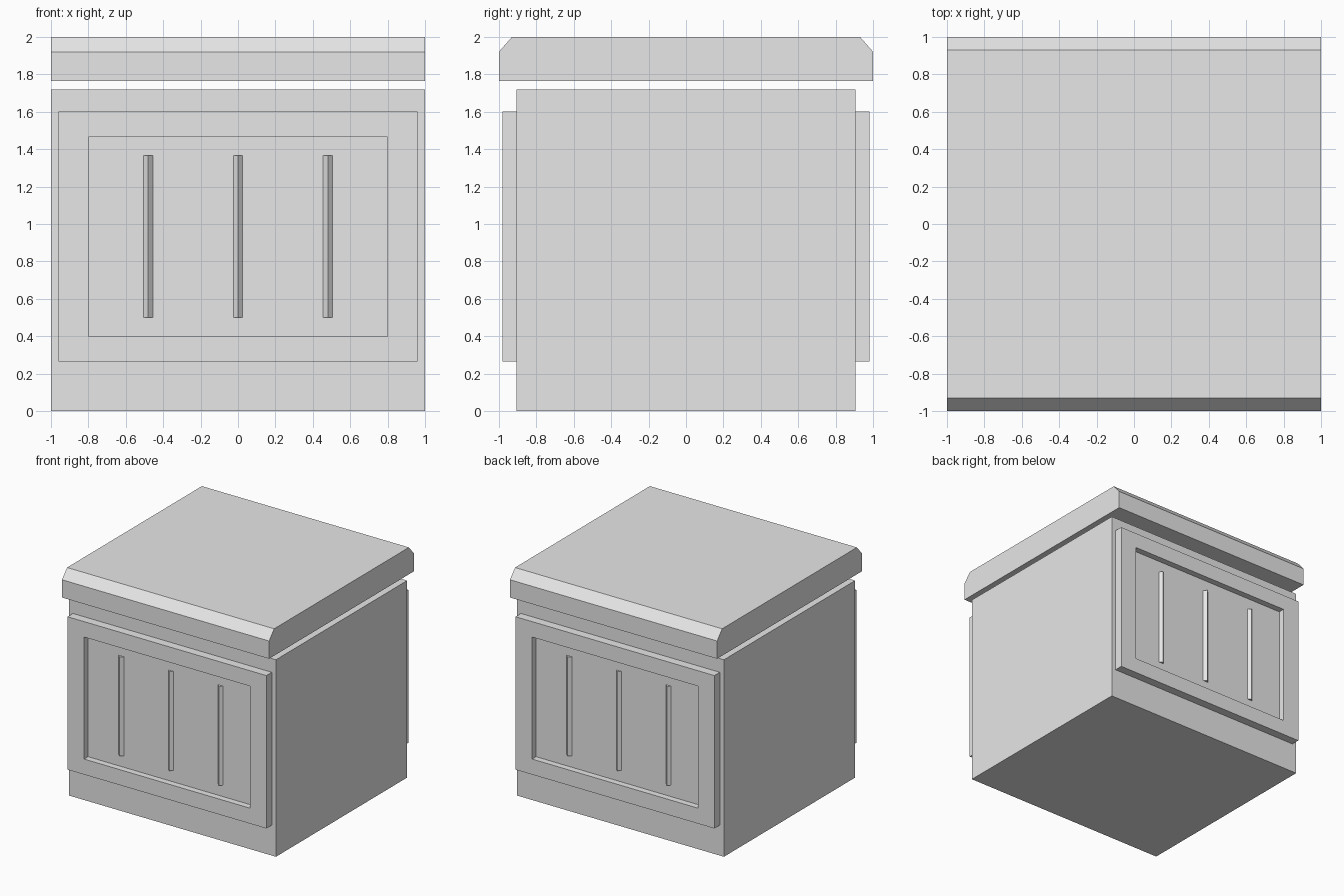
import bpy, bmesh

# Remove the default cube
if "Cube" in bpy.data.objects:
    bpy.data.objects.remove(bpy.data.objects["Cube"], do_unlink=True)

# Single flat colour
GREY = (0.8, 0.8, 0.8, 1)
grey = bpy.data.materials.new("plain_grey")
grey.use_nodes = True
grey.diffuse_color = GREY
grey.node_tree.nodes["Principled BSDF"].inputs["Base Color"].default_value = GREY

BODY_Y = 0.905      # half depth of the body
RECESS_Y = 0.925    # depth of the sunken panel
FRAME_Y = 0.98      # outer face of the raised frame


def loft(name, rings):
    """Bridge matching rings of points and cap both ends."""
    bm = bmesh.new()
    loops = [[bm.verts.new(p) for p in ring] for ring in rings]
    for a, b in zip(loops, loops[1:]):
        for i in range(len(a)):
            j = (i + 1) % len(a)
            bm.faces.new((a[i], a[j], b[j], b[i]))
    bm.faces.new(loops[0])
    bm.faces.new(loops[-1])
    bmesh.ops.recalc_face_normals(bm, faces=bm.faces)
    mesh = bpy.data.meshes.new(name)
    bm.to_mesh(mesh)
    bm.free()
    mesh.materials.append(grey)
    obj = bpy.data.objects.new(name, mesh)
    bpy.context.collection.objects.link(obj)
    return obj


def rect(x, y, z0, z1):
    return [(-x, y, z0), (x, y, z0), (x, y, z1), (-x, y, z1)]


# Body block
loft("body", [rect(1, y, 0, 1.72) for y in (-BODY_Y, BODY_Y)])

# Floating lid, chamfered along the front and back top edges
lid = [(-1, 1.765), (1, 1.765), (1, 1.92), (0.93, 2), (-0.93, 2), (-1, 1.92)]
loft("lid", [[(x, y, z) for y, z in lid] for x in (-1, 1)])

# Framed panel with three pointed ribs on the front and the back
for side, s in (("front", -1), ("back", 1)):
    loft(side + "_panel", [
        rect(0.96, s * (BODY_Y - 0.01), 0.265, 1.6),
        rect(0.96, s * FRAME_Y, 0.265, 1.6),
        rect(0.8, s * FRAME_Y, 0.4, 1.465),
        rect(0.8, s * RECESS_Y, 0.4, 1.465),
    ])
    for i in (-1, 0, 1):
        x, w = i * 0.48, 0.025
        wedge = [(x - w, RECESS_Y), (x, RECESS_Y + w), (x + w, RECESS_Y),
                 (x, RECESS_Y - w)]
        loft(f"{side}_rib_{i + 2}",
             [[(px, s * py, z) for px, py in wedge] for z in (0.5, 1.365)])
